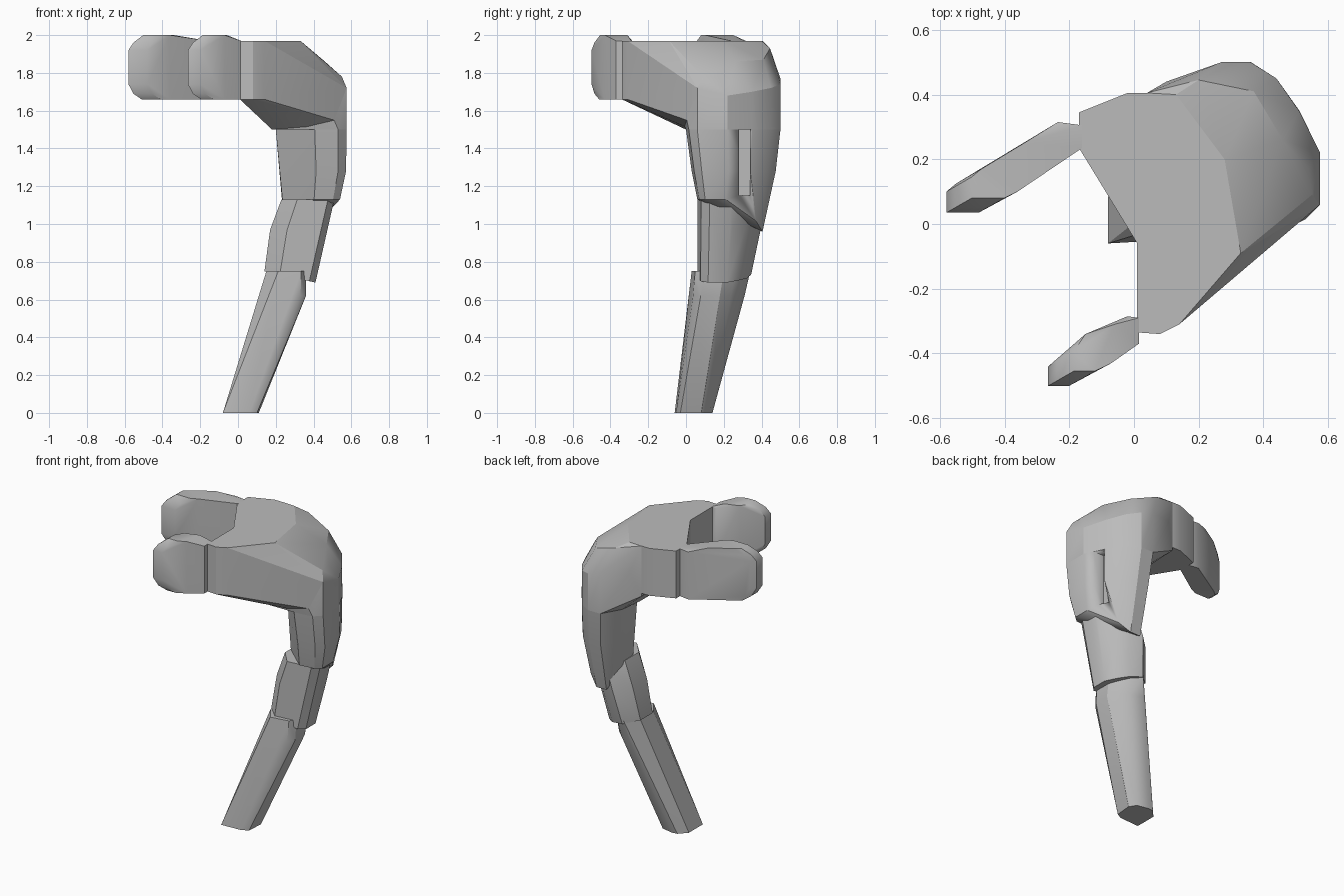
import bpy, bmesh, math
from mathutils import Vector

cube = bpy.data.objects.get("Cube")
if cube:
    bpy.data.objects.remove(cube)

grey = bpy.data.materials.new("plain_grey")
grey.use_nodes = True
grey.diffuse_color = (0.5, 0.5, 0.5, 1)
grey.node_tree.nodes["Principled BSDF"].inputs["Base Color"].default_value = (0.5, 0.5, 0.5, 1)


def hull(name, points, angle=30):
    """Faceted solid wrapped around a handful of corner points."""
    bm = bmesh.new()
    for p in points:
        bm.verts.new(p)
    res = bmesh.ops.convex_hull(bm, input=bm.verts[:])
    loose = {g for g in res["geom_interior"] + res["geom_unused"] if isinstance(g, bmesh.types.BMVert)}
    bmesh.ops.delete(bm, geom=list(loose), context="VERTS")
    bmesh.ops.dissolve_limit(bm, angle_limit=math.radians(1), verts=bm.verts[:], edges=bm.edges[:])
    bmesh.ops.recalc_face_normals(bm, faces=bm.faces[:])
    mesh = bpy.data.meshes.new(name)
    bm.to_mesh(mesh)
    bm.free()
    mesh.materials.append(grey)
    obj = bpy.data.objects.new(name, mesh)
    bpy.context.collection.objects.link(obj)
    bpy.ops.object.select_all(action="DESELECT")
    obj.select_set(True)
    bpy.context.view_layer.objects.active = obj
    bpy.ops.object.shade_smooth_by_angle(angle=math.radians(angle))
    return obj


def prism(outline, z0, z1):
    return [(x, y, z) for x, y in outline for z in (z0, z1)]


# Handle cross-sections inside a unit square
FOOT = [(0, 0), (.74, .04), (.95, .15), (1, .7), (.85, .92), (.45, 1), (.25, .98), (0, .72), (0, .1)]
GRIP = [(.3, 0), (.88, .06), (1, .2), (1, .55), (.83, .75), (.62, .92), (.3, 1), (0, .74), (0, .3)]
NECK = [(.55, 0), (.88, .03), (1, .12), (1, .44), (.83, .7), (.64, .9), (.43, 1), (.19, 1), (0, .75), (0, .44)]


def ring(shape, x0, x1, y0, y1, z, tilt=0, droop=0):
    """Cross-section whose left-to-right tilt and rear rim droop can be set."""
    return [(x0 + u * (x1 - x0), y0 + v * (y1 - y0), z - tilt * u - droop * max(0, v - .7))
            for u, v in shape]


# Handle segments, foot to neck
hull("lower_handle", ring(FOOT, -.08, .11, -.06, .14, 0)
     + ring(GRIP, .12, .36, .02, .31, .62) + ring(GRIP, .15, .36, .03, .34, .75))
hull("middle_handle", ring(GRIP, .14, .41, .06, .345, .75, tilt=.06)
     + ring(GRIP, .17, .47, .06, .395, .97) + ring(GRIP, .23, .51, .06, .39, 1.13))
neck_top = ring(NECK, .2, .575, 0, .5, 1.5)
neck = hull("upper_handle", ring(NECK, .235, .54, .06, .405, 1.13, droop=.57)
            + ring(NECK, .22, .572, .03, .475, 1.28) + neck_top)

# Slot in the outer side of the neck
cutter = hull("slot_cutter", prism([(.47, .28), (.7, .28), (.7, .34), (.47, .34)], 1.15, 1.499))
cutter.hide_render = True
cutter.hide_viewport = True
cutter.display_type = "WIRE"
cut = neck.modifiers.new("slot", "BOOLEAN")
cut.operation = "DIFFERENCE"
cut.object = cutter

# Head: rounded back block, straight front arm and rear socket
TOP = 1.97
shoulder = [(.33, -.09, TOP), (.55, .09, 1.78), (.575, .06, 1.72), (.575, .06, 1.53),
            (.01, -.06, TOP), (.01, -.06, 1.66)]
dome = [(.28, .2, TOP), (.13, .4, TOP), (.04, .405, TOP), (.2, .445, 1.93), (.37, .41, 1.87),
        (.46, .26, 1.86), (.54, .17, 1.78), (.1, .44, 1.8), (.27, .5, 1.77), (.36, .5, 1.74),
        (.44, .45, 1.72), (.51, .35, 1.7), (.575, .22, 1.68), (.04, .405, 1.64)]
underside = [(.18, 0, 1.5), (.18, .22, 1.5)]
hull("head_back", shoulder + dome + underside + neck_top, 25)
hull("head_front_arm", shoulder + prism([(.01, -.335), (.08, -.34), (.14, -.31)], 1.66, TOP)
     + [(.18, 0, 1.5), (.4, .03, 1.5), (.28, .1, TOP)], 20)
hull("rear_socket", prism([(-.17, .345), (-.17, .235), (.01, -.06), (.04, .405), (-.02, .405)], 1.66, TOP))


def prong(name, tip, middle, root):
    """Flat finger with a bevelled tip."""
    pts = prism(tip, 1.74, 1.92)
    back = Vector((.87, .5))
    for p in tip:
        for shift, z in ((.03, 1.96), (.09, 2.0), (.03, 1.69), (.08, 1.66)):
            pts.append((*(Vector(p) + back * shift), z))
    return hull(name, pts + prism(middle, 1.66, 2.0) + prism(root, 1.66, TOP), 40)


prong("back_prong", [(-.58, .1), (-.58, .035), (-.48, .035), (-.55, .125)],
      [(-.36, .1), (-.34, .25)], [(-.16, .235), (-.16, .305), (-.235, .315)])
prong("front_prong", [(-.265, -.44), (-.265, -.5), (-.2, -.5), (-.23, -.41)],
      [(-.07, -.43), (-.06, -.31), (-.15, -.34)], [(.015, -.37), (.015, -.29), (-.02, -.285)])
